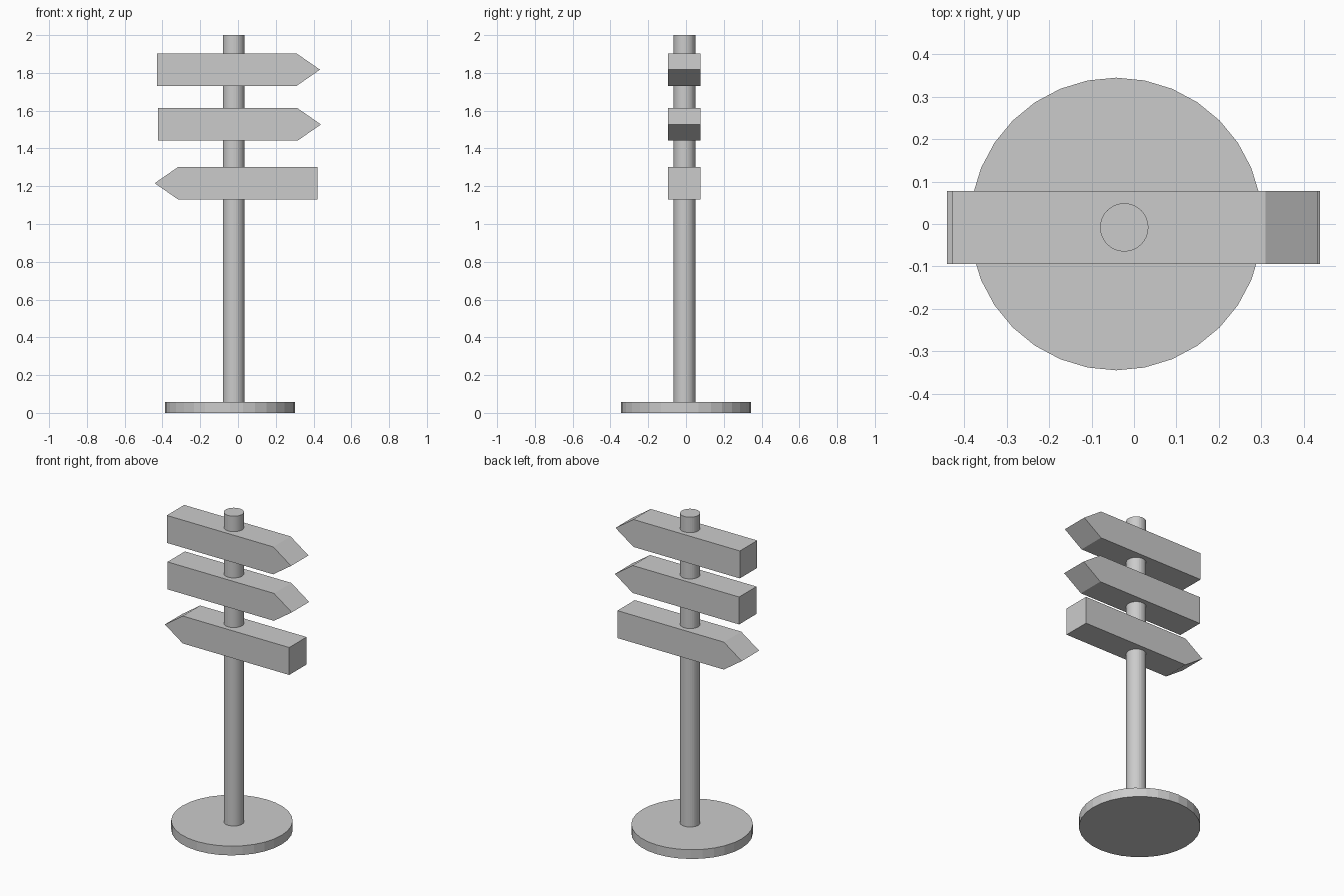
import bpy
import bmesh

if "Cube" in bpy.data.objects:
    bpy.data.objects.remove(bpy.data.objects["Cube"])

POLE_X, POLE_Y = -0.023, -0.008


def cylinder(name, x, y, z0, z1, radius):
    bpy.ops.mesh.primitive_cylinder_add(
        vertices=32, radius=radius, depth=z1 - z0, location=(x, y, (z0 + z1) / 2))
    bpy.context.object.name = name


def arrow_board(name, tail_x, z, direction):
    """Square-section board with a wedge tip, extruded through y."""
    half, body, tip = 0.086, 0.738, 0.862
    profile = [(0, -half), (body, -half), (tip, 0), (body, half), (0, half)]
    bm = bmesh.new()
    face = bm.faces.new([bm.verts.new((direction * u, -half, v)) for u, v in profile])
    ext = bmesh.ops.extrude_face_region(bm, geom=[face])
    verts = [g for g in ext["geom"] if isinstance(g, bmesh.types.BMVert)]
    bmesh.ops.translate(bm, verts=verts, vec=(0, 2 * half, 0))
    bmesh.ops.recalc_face_normals(bm, faces=bm.faces)
    mesh = bpy.data.meshes.new(name)
    bm.to_mesh(mesh)
    bm.free()
    obj = bpy.data.objects.new(name, mesh)
    obj.location = (tail_x, POLE_Y, z)
    bpy.context.collection.objects.link(obj)


# Round foot and upright pole
cylinder("base", -0.042, 0, 0, 0.058, 0.345)
cylinder("pole", POLE_X, POLE_Y, 0.03, 2.0, 0.057)

# Direction boards: tail position, height, pointing direction
boards = [("top_sign", -0.428, 1.817, 1),
          ("middle_sign", -0.423, 1.527, 1),
          ("bottom_sign", 0.421, 1.216, -1)]
for board in boards:
    arrow_board(*board)
